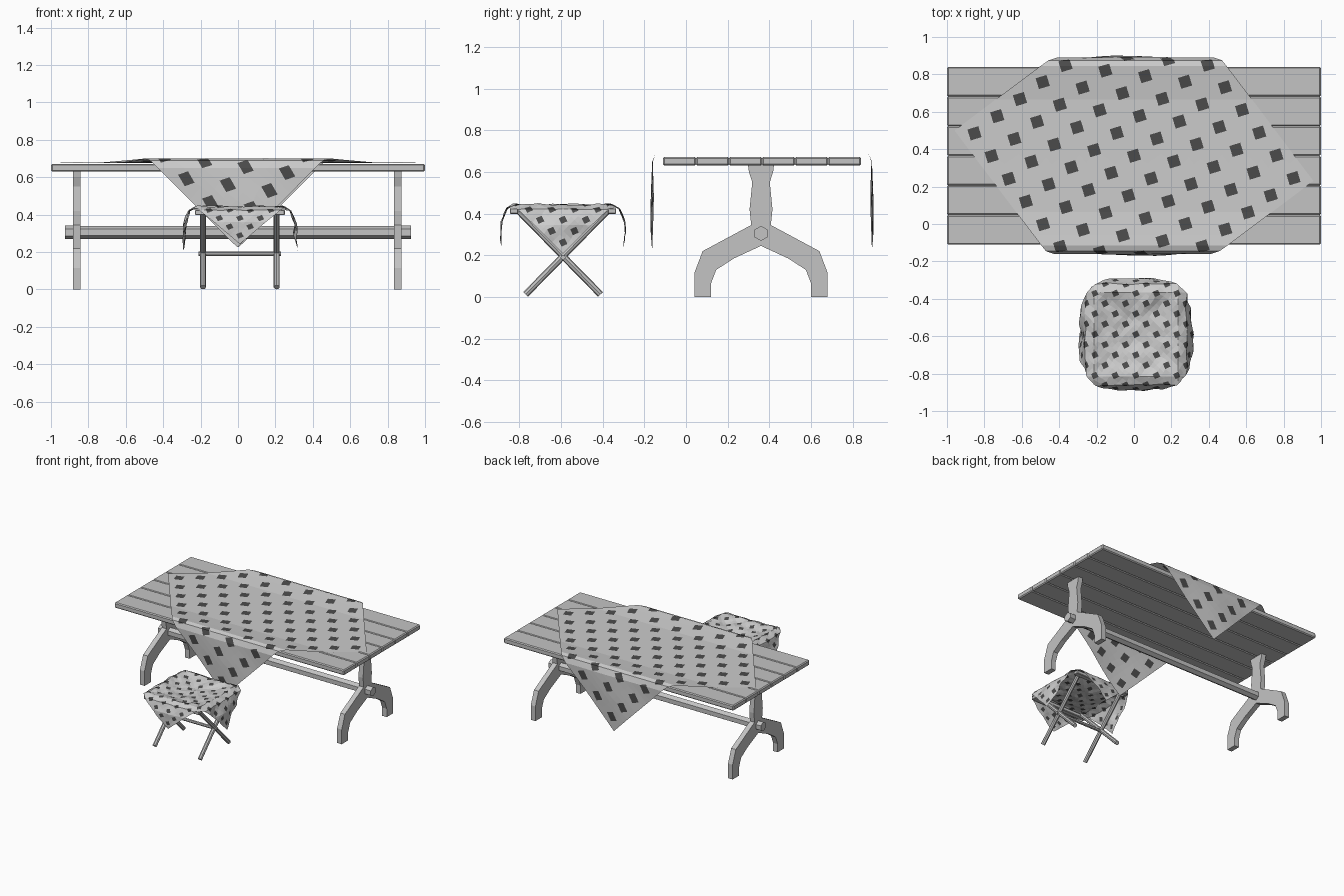
import bpy, bmesh, math
from mathutils import Vector, Matrix, noise

if "Cube" in bpy.data.objects:
    bpy.data.objects.remove(bpy.data.objects["Cube"])


def material(name, v):
    m = bpy.data.materials.new(name)
    m.diffuse_color = (v, v, v, 1)
    m.use_nodes = True
    m.node_tree.nodes["Principled BSDF"].inputs["Base Color"].default_value = m.diffuse_color
    return m


WOOD = material("grey wood", 0.55)
CLOTH = material("light cloth", 0.60)
DOTS = material("dark dots", 0.07)


def finish(name, bm, mats):
    me = bpy.data.meshes.new(name)
    bm.to_mesh(me)
    bm.free()
    ob = bpy.data.objects.new(name, me)
    for m in mats:
        me.materials.append(m)
    bpy.context.collection.objects.link(ob)
    return ob


def box(name, lo, hi, bevel=0.0):
    bm = bmesh.new()
    bmesh.ops.create_cube(bm, size=1)
    for v in bm.verts:
        v.co = Vector([(a + b) / 2 + c * (b - a) for a, b, c in zip(lo, hi, v.co)])
    if bevel:
        bmesh.ops.bevel(bm, geom=bm.edges[:], offset=bevel, segments=1, affect='EDGES')
    return finish(name, bm, [WOOD])


def rod(name, a, b, r, sides=8, turn=0.0):
    a, b = Vector(a), Vector(b)
    bm = bmesh.new()
    rot = (b - a).to_track_quat('Z', 'Y').to_matrix().to_4x4()
    bmesh.ops.create_cone(bm, cap_ends=True, segments=sides, radius1=r, radius2=r,
                          depth=(b - a).length,
                          matrix=Matrix.Translation((a + b) / 2) @ rot @ Matrix.Rotation(turn, 4, 'Z'))
    return finish(name, bm, [WOOD])


def walk(pts, s):
    """Point at signed arc length s along a half profile."""
    sign, s = (-1 if s < 0 else 1), abs(s)
    for i in range(len(pts) - 1):
        p, q = Vector(pts[i]), Vector(pts[i + 1])
        d = (q - p).length
        if s <= d or i == len(pts) - 2:
            r = p + (q - p) * (s / d)
            return sign * r.x, r.y
        s -= d


def bends(pts):
    out, s = [], 0
    for p, q in zip(pts, pts[1:]):
        s += (Vector(q) - Vector(p)).length
        out += [s, -s]
    return out[:-2]


def cloth(name, half, angle, cuts, shape, n=9):
    """Square cloth with n x n dots, folded along the cut lines by shape(u, v)."""
    bm = bmesh.new()
    t = [k + f for k in range(n) for f in (0, 0.3, 0.7)] + [n]
    m = len(t)
    tilt = Matrix.Rotation(math.radians(-20), 2)
    grid = []
    for j in range(m):
        for i in range(m):
            p = Vector((t[i], t[j]))
            if i % 3 and j % 3:      # corner of a dot: tilt it about the dot centre
                c = Vector((i // 3 + 0.5, j // 3 + 0.5))
                p = c + tilt @ (p - c)
            p = (p * (2 / n) - Vector((1, 1))) * half
            grid.append(bm.verts.new((p.x, p.y, 0)))
    for j in range(m - 1):
        for i in range(m - 1):
            k = j * m + i
            f = bm.faces.new((grid[k], grid[k + 1], grid[k + m + 1], grid[k + m]))
            f.material_index = int(i % 3 == 1 and j % 3 == 1)
    bmesh.ops.rotate(bm, verts=bm.verts[:], cent=(0, 0, 0),
                     matrix=Matrix.Rotation(math.radians(angle), 3, 'Z'))
    for axis, s in cuts:
        no = Vector((1, 0, 0)) if axis == 'x' else Vector((0, 1, 0))
        bmesh.ops.bisect_plane(bm, geom=bm.verts[:] + bm.edges[:] + bm.faces[:],
                               plane_co=no * s, plane_no=no, dist=1e-5)
    for v in bm.verts:
        v.co = shape(v.co.x, v.co.y)
    return finish(name, bm, [CLOTH, DOTS])


# Table top planks
w = 0.95 / 6
for i in range(6):
    box(f"table_plank_{i + 1}", (-1, -0.11 + i * w, 0.63), (1, -0.11 + (i + 1) * w, 0.672), 0.007)

# Table trestle legs: mirrored half outline (offset from centre, height)
half_leg = [(0.062, 0.63), (0.058, 0.60), (0.042, 0.55), (0.055, 0.42), (0.047, 0.345),
            (0.28, 0.22), (0.32, 0.115), (0.32, 0.0), (0.24, 0.0), (0.24, 0.065),
            (0.215, 0.13), (0.13, 0.185)]
outline = half_leg + [(0, 0.245)] + [(-a, b) for a, b in reversed(half_leg)]
for side, sx in (("left", -0.862), ("right", 0.855)):
    bm = bmesh.new()
    f = bm.faces.new([bm.verts.new((sx - 0.02, 0.36 + a, b)) for a, b in outline])
    ext = bmesh.ops.extrude_face_region(bm, geom=[f])
    bmesh.ops.translate(bm, vec=(0.04, 0, 0),
                        verts=[g for g in ext["geom"] if isinstance(g, bmesh.types.BMVert)])
    bmesh.ops.recalc_face_normals(bm, faces=bm.faces[:])
    bmesh.ops.triangulate(bm, faces=[g for g in bm.faces if len(g.verts) > 4])
    finish(f"{side}_trestle_leg", bm, [WOOD])
    # Hexagonal stretcher end
    s = 1 if sx > 0 else -1
    rod(f"{side}_stretcher_end", (s * 0.87, 0.36, 0.305), (s * 0.925, 0.36, 0.305), 0.036, 6, math.pi / 6
        if abs(math.sin(math.pi / 6)) < 0 else 0)
rod("table_stretcher", (-0.87, 0.36, 0.305), (0.87, 0.36, 0.305), 0.034, 6)

# Tablecloth
fold = [(0, 0.677), (0.30, 0.678), (0.42, 0.692), (0.48, 0.70), (0.51, 0.69),
        (0.526, 0.65), (0.528, 0.0)]


def drape_table(u, v):
    y, z = walk(fold, v)
    hang = max(0, abs(v) - 0.52)
    x = u - math.copysign(0.30 * hang, v)
    if hang:
        y += 0.008 * math.sin(9 * u + 2 * v) * min(1, hang * 5)
        z -= 0.05 * hang
    return Vector((x, 0.365 + y, z))


cloth("tablecloth", 0.685, 37, [('y', s) for s in bends(fold)], drape_table)

# Folding stool frame
SX, SY = 0.01, -0.59
for side, x in (("left", SX - 0.197), ("right", SX + 0.197)):
    rod(f"{side}_stool_leg_a", (x, SY - 0.18, 0.012), (x, SY + 0.215, 0.415), 0.016)
    rod(f"{side}_stool_leg_b", (x, SY + 0.18, 0.012), (x, SY - 0.215, 0.415), 0.016)
rod("stool_crossbar", (SX - 0.22, SY, 0.19), (SX + 0.22, SY, 0.19), 0.012)
for side, s in (("front", -1), ("back", 1)):
    y = SY + s * 0.235
    box(f"{side}_stool_seat_bar", (SX - 0.24, y - 0.02, 0.398), (SX + 0.24, y + 0.02, 0.426), 0.004)

# Crumpled cloth over the stool
drop = [(0, 0), (0.225, 0), (0.27, -0.025), (0.295, -0.10), (0.302, -0.40)]


def drape_stool(u, v):
    x, dx = walk(drop, u)
    y, dy = walk(drop, v)
    r = max(abs(u), abs(v)) / 0.23
    n = noise.noise(Vector((u * 14, v * 14, 3.1)))
    n2 = noise.noise(Vector((u * 11, v * 11, 8.7)))
    z = 0.446 + dx + dy * 0.85
    if r < 1:
        z += -0.035 * (1 - r * r) + 0.015 * n
    else:
        k = min(1, (r - 1) * 3)
        z += 0.015 * n * (1 - k)
        if abs(u) > abs(v):
            x += 0.02 * n2 * k
        else:
            y += 0.012 * n2 * k
    return Vector((SX + x, SY + y, z))


cloth("stool_cloth", 0.35, 45, [(a, s) for a in 'xy' for s in bends(drop)], drape_stool)
